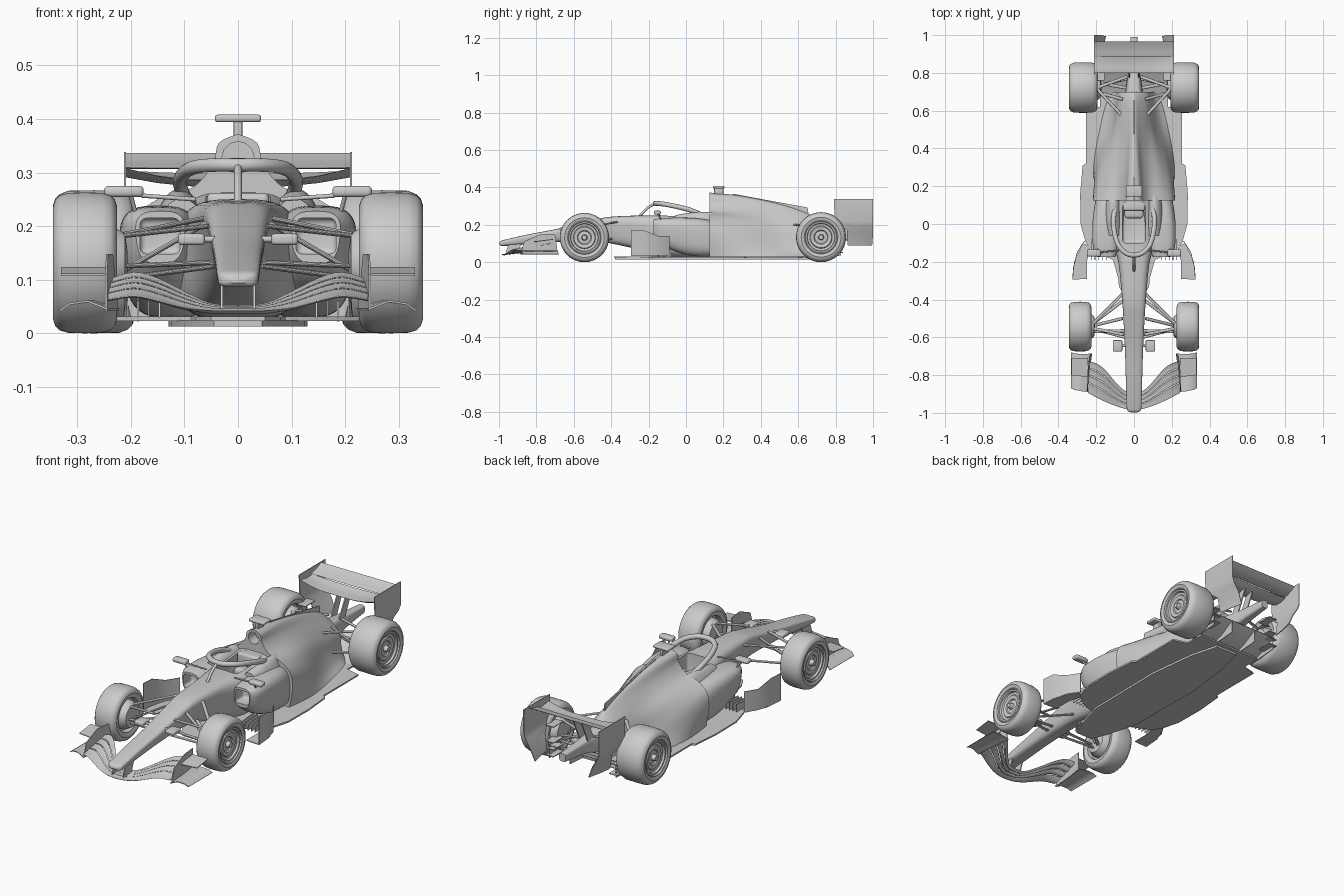
import bpy, bmesh
from math import sin, cos, pi, copysign
from mathutils import Vector, Matrix


def make(name, bm, mir=False):
    bmesh.ops.recalc_face_normals(bm, faces=bm.faces[:])
    me = bpy.data.meshes.new(name)
    bm.to_mesh(me)
    bm.free()
    ob = bpy.data.objects.new(name, me)
    bpy.context.collection.objects.link(ob)
    if mir:
        ob.modifiers.new("mirror", 'MIRROR')
    return ob


def loft(name, rings, mir=False):
    bm = bmesh.new()
    vs = [[bm.verts.new(p) for p in r] for r in rings]
    n = len(vs[0])
    for a, b in zip(vs, vs[1:]):
        for i in range(n):
            bm.faces.new((a[i], a[(i + 1) % n], b[(i + 1) % n], b[i]))
    bm.faces.new(vs[0])
    bm.faces.new(vs[-1])
    return make(name, bm, mir)


def prism(name, pts, vec, mir=True):
    a = [Vector(p) for p in pts]
    return loft(name, [a, [p + Vector(vec) for p in a]], mir)


def box(name, x0, x1, y0, y1, z0, z1, mir=False, bevel=0):
    ob = prism(name, [(x0, y0, z0), (x1, y0, z0), (x1, y1, z0), (x0, y1, z0)], (0, 0, z1 - z0), mir)
    if bevel:
        m = ob.modifiers.new("bevel", 'BEVEL')
        m.width, m.segments = bevel, 3
    return ob


def spline(secs, steps=5):
    # smooth interpolation through rows of numbers
    full = []
    for i in range(len(secs) - 1):
        p = [secs[max(i - 1, 0)], secs[i], secs[i + 1], secs[min(i + 2, len(secs) - 1)]]
        for s in range(steps):
            t = s / steps
            full.append([b + .5 * t * (c - a + t * (2 * a - 5 * b + 4 * c - d + t * (3 * (b - c) + d - a)))
                         for a, b, c, d in zip(*p)])
    return full + [list(secs[-1])]


def body(name, secs, mir=False, n=3.0, k=40):
    # section: y, centre x, half width, bottom z, top z, bottom width factor, top width factor
    rings = []
    for y, cx, w, zb, zt, bo, to in spline(secs):
        r = []
        for j in range(k):
            a = 2 * pi * j / k
            u = copysign(abs(cos(a)) ** (2 / n), cos(a))
            t = (copysign(abs(sin(a)) ** (2 / n), sin(a)) + 1) / 2
            r.append((cx + w * u * (bo + (to - bo) * t), y, zb + (zt - zb) * t))
        rings.append(r)
    return loft(name, rings, mir)


def cut(ob, cutter):
    cutter.hide_render = True
    m = ob.modifiers.new("cut", 'BOOLEAN')
    m.object, m.operation, m.solver = cutter, 'DIFFERENCE', 'EXACT'
    cutters.append(cutter)


def wing(name, stations, f0=0.0, f1=1.0, th=.006, camber=.006):
    # station: x, leading y, trailing y, leading z, trailing z; mirrored across the centre
    full = [(-s[0],) + s[1:] for s in stations[:0:-1]] + stations
    prof = [(0, 0), (.1, .7), (.35, 1), (.7, .6), (1, .1), (1, -.1), (.7, -.6), (.35, -1), (.1, -.7)]
    rings = []
    for x, ya, yb, za, zb in full:
        r = []
        for c, t in prof:
            f = f0 + (f1 - f0) * c
            r.append((x, ya + (yb - ya) * f, za + (zb - za) * f + t * th / 2 - camber * 4 * c * (1 - c)))
        rings.append(r)
    return loft(name, rings)


def sheet(name, rows, thick=.004):
    bm = bmesh.new()
    vs = [[bm.verts.new(p) for p in r] for r in rows]
    for a, b in zip(vs, vs[1:]):
        for i in range(len(a) - 1):
            bm.faces.new((a[i], a[i + 1], b[i + 1], b[i]))
    ob = make(name, bm)
    m = ob.modifiers.new("solid", 'SOLIDIFY')
    m.thickness, m.offset = thick, 0
    ob.modifiers.new("mirror", 'MIRROR')


def rod(name, a, b, r=.005, flat=1.0, mir=True):
    a, b = Vector(a), Vector(b)
    d = b - a
    bm = bmesh.new()
    mat = Matrix.Translation((a + b) / 2) @ d.to_track_quat('Z', 'Y').to_matrix().to_4x4() @ Matrix.Diagonal((1, flat, 1, 1))
    bmesh.ops.create_cone(bm, cap_ends=True, segments=12, radius1=r, radius2=r, depth=d.length, matrix=mat)
    return make(name, bm, mir)


def lathe(name, prof, y, z, k=64):
    loft(name, [[(x, y + r * cos(2 * pi * i / k), z + r * sin(2 * pi * i / k)) for i in range(k)] for r, x in prof], True)


def tube(name, pts, r):
    cu = bpy.data.curves.new(name, 'CURVE')
    cu.dimensions, cu.bevel_depth, cu.bevel_resolution, cu.use_fill_caps = '3D', r, 4, True
    sp = cu.splines.new('POLY')
    pts = spline(pts)
    sp.points.add(len(pts) - 1)
    for q, p in zip(sp.points, pts):
        q.co = (*p, 1)
    bpy.context.collection.objects.link(bpy.data.objects.new(name, cu))


cutters = []

# wheels: tyre with dished disc rim and hub nut, plus brake drum
for nm, y, xi, xo, R in (("front", -.543, .226, .345, .1315), ("rear", .722, .193, .345, .1335)):
    lathe(nm + "_tyre", [(.004, xo - .004), (.012, xo - .004), (.016, xo - .024), (.034, xo - .026), (.038, xo - .02),
          (.056, xo - .017), (.06, xo - .022), (.072, xo - .02), (.075, xo - .01),
          (.083, xo - .01), (.086, xo - .003), (.09, xo - .005), (.106, xo), (.118, xo - .004), (.126, xo - .012),
          (R - .001, xo - .028), (R, (xi + xo) / 2), (R - .001, xi + .028), (.126, xi + .012), (.118, xi + .004),
          (.106, xi), (.09, xi + .005), (.084, xi + .006), (.08, xi + .03), (.004, xi + .03)], y, R)
    lathe(nm + "_brake_drum", [(.02, xi - .02), (.055, xi - .015), (.07, xi + .01), (.07, xi + .035)], y, R)

# nose and survival cell with cockpit opening
tub = body("nose_and_tub", [(-.998, 0, .016, .094, .104, 1, 1), (-.988, 0, .034, .087, .114, 1, 1),
    (-.96, 0, .041, .087, .122, .9, 1), (-.85, 0, .045, .095, .147, .85, 1), (-.68, 0, .052, .108, .18, .75, 1),
    (-.5, 0, .063, .112, .224, .65, 1), (-.4, 0, .071, .1, .243, .65, 1), (-.22, 0, .086, .06, .25, .8, 1),
    (-.1, 0, .108, .03, .25, 1, 1), (.02, 0, .115, .025, .25, 1, 1), (.16, 0, .115, .025, .268, 1, .95)], n=3.6)
cut(tub, box("cockpit_cutter", -.06, .06, -.1, .105, .13, .4, bevel=.015))
box("headrest", -.058, .058, .07, .12, .2, .262, bevel=.01)
box("seat", -.05, .05, .03, .1, .12, .2, bevel=.015)

# rear bodywork: spine flowing down to the floor; half sections as y then x, z pairs
shell = [(.125, 0, .372, .036, .355, .047, .315, .085, .272, .15, .25, .205, .205, .218, .13, .2, .028),
         (.3, 0, .354, .024, .342, .045, .3, .08, .262, .135, .222, .178, .16, .2, .09, .215, .028),
         (.5, 0, .312, .014, .302, .037, .27, .068, .228, .098, .18, .122, .115, .152, .06, .185, .028),
         (.64, 0, .265, .012, .258, .04, .228, .07, .19, .088, .15, .098, .1, .12, .055, .15, .028),
         (.7, 0, .225, .012, .22, .04, .2, .07, .17, .085, .135, .09, .09, .1, .055, .115, .028)]
rings = []
for row in spline(shell):
    p = spline(list(zip(row[1::2], row[2::2])), 4)
    rings.append([(x, row[0], z) for x, z in p] + [(-x, row[0], z) for x, z in p[:0:-1]])
cover = loft("rear_bodywork", rings)
cut(cover, rod("intake_cutter", (0, .08, .328), (0, .18, .328), .03, 1, False))
prism("engine_fin", [(-.003, .25, .33), (-.003, .25, .366), (-.003, .4, .338), (-.003, .65, .292), (-.003, .66, .22)],
      (.006, 0, 0), False)
box("camera_bar", -.043, .043, .145, .205, .394, .408, bevel=.005)
box("camera_stem", -.008, .008, .15, .2, .36, .398, bevel=.003)

# sidepods with inlets, and shoulders blending them into the rear bodywork
pod = body("sidepod", [(-.175, .145, .05, .13, .228, .8, 1), (-.12, .15, .075, .085, .236, .7, 1),
    (0, .145, .087, .04, .238, .72, .95), (.12, .125, .094, .028, .226, .85, .85), (.22, .1, .085, .03, .19, .9, .75)], True)
pod.modifiers.clear()
cut(pod, box("inlet_cutter", .108, .183, -.25, -.11, .148, .215, bevel=.012))
pod.modifiers.new("mirror", 'MIRROR')
body("shoulder", [(-.06, .105, .035, .18, .25, 1.2, .8), (.02, .11, .042, .14, .264, 1.6, .75),
                  (.13, .105, .045, .1, .267, 1.6, .7), (.24, .08, .035, .1, .235, 1.5, .65)], True, 2.6)

# floor with step plane, and splitter under the nose
half = [(.05, -.385), (.08, -.33), (.09, -.2), (.22, -.14), (.255, -.1), (.283, 0), (.285, .16), (.272, .31), (.255, .32),
        (.255, .6), (.18, .62), (.18, .72)]
prism("floor", [(x, y, .023) for x, y in half] + [(-x, y, .023) for x, y in half[::-1]], (0, 0, .008), False)
step = [(.045, -.38), (.08, -.3), (.125, -.14), (.13, .3), (.1, .55), (.06, .7)]
prism("step_plane", [(x, y, .013) for x, y in step] + [(-x, y, .013) for x, y in step[::-1]], (0, 0, .012), False)

# diffuser, strakes and rear structure
sheet("diffuser_roof", [[(0, .66, .025), (.18, .66, .025)], [(0, .75, .055), (.185, .75, .055)], [(0, .83, .1), (.19, .83, .1)]])
for x in (.07, .185):
    prism("diffuser_strake", [(x, .66, .022), (x, .83, .035), (x, .83, .1), (x, .75, .055)], (.003, 0, 0))
body("gearbox", [(.64, 0, .06, .05, .2, 1, .8), (.74, 0, .045, .08, .19, 1, .8), (.82, 0, .03, .11, .18, 1, .9),
                 (.99, 0, .018, .128, .168, 1, 1)], n=4)

# rear wing
wing("rear_main_plane", [(0, .8, .895, .284, .297), (.09, .8, .895, .285, .298), (.15, .8, .895, .293, .3),
                         (.21, .8, .895, .308, .303)], th=.012, camber=.01)
wing("rear_flap", [(0, .885, .965, .308, .336), (.21, .885, .965, .309, .336)], th=.007)
sheet("rear_endplate", [[(.211, .79, .338), (.211, .9, .338), (.211, 1, .338)], [(.211, .795, .23), (.211, .9, .22), (.211, 1, .22)],
      [(.206, .82, .2), (.204, .92, .19), (.2, 1, .19)], [(.19, .86, .17), (.185, .93, .15), (.175, 1, .15)],
      [(.175, .865, .09), (.165, .93, .09), (.15, .995, .09)]])
prism("wing_pylon", [(.02, .77, .17), (.02, .82, .17), (.02, .87, .28), (.02, .83, .28)], (.006, 0, 0))
for z in (.05, .085, .12, .2):
    box("rear_drum_winglet", .155, .2, .76, .84, z, z + .004, True)

# front wing elements with slot gaps, supports and endplates
st = [(0, -.985, -.89, .042, .052), (.05, -.978, -.882, .042, .056), (.1, -.962, -.835, .047, .078),
      (.15, -.942, -.775, .06, .103), (.195, -.92, -.74, .069, .114), (.243, -.895, -.725, .062, .1)]
st = [tuple(s) for s in spline(st, 3)]
for a, b in ((0, .31), (.33, .55), (.57, .77), (.79, 1)):
    wing("front_wing_element", st, a, b, .006, .004)
prism("nose_pylon", [(.028, -.965, .045), (.028, -.9, .045), (.028, -.88, .1), (.028, -.95, .095)], (.005, 0, 0))
sheet("front_endplate", [[(.246, -.885, .042), (.238, -.78, .042), (.225, -.685, .042)],
                         [(.246, -.865, .11), (.244, -.78, .148), (.235, -.7, .148)]])
sheet("front_footplate", [[(.243, -.89, .045), (.236, -.78, .045), (.222, -.685, .045)],
      [(.28, -.885, .06), (.275, -.78, .06), (.27, -.69, .06)], [(.315, -.878, .055), (.315, -.78, .055), (.315, -.685, .055)],
      [(.332, -.87, .042), (.332, -.78, .042), (.332, -.68, .042)]])
sheet("endplate_winglet", [[(.243, -.81, .11), (.243, -.71, .122)], [(.33, -.8, .11), (.33, -.71, .122)]])

# halo and mirrors
h = [(.098, .09, .25), (.108, .03, .276), (.104, -.04, .295), (.084, -.11, .309), (.045, -.153, .314)]
tube("halo_hoop", h + [(0, -.165, .314)] + [(-x, y, z) for x, y, z in h[::-1]], .013)
tube("halo_pillar", [(0, -.163, .314), (0, -.205, .29), (0, -.25, .243)], .007)
box("mirror", .176, .25, -.172, -.135, .254, .275, True, .008)
rod("mirror_stalk", (.08, -.14, .25), (.18, -.15, .257), .004)
rod("mirror_strut", (.2, -.15, .257), (.19, -.13, .22), .004)
box("nose_camera_pod", .062, .112, -.675, -.615, .165, .186, True, .006)
rod("nose_camera_strut", (.03, -.645, .175), (.07, -.645, .176), .006)

# turning vanes and fences ahead of the sidepods
sheet("turning_vane", [[(.325, -.295, z), (.32, -.23, z), (.3, -.15, z1), (.262, -.09, z1)] for z, z1 in ((.035, .035), (.1, .09), (.172, .14))])
sheet("vane_foot", [[(.25, -.29, .035), (.25, -.2, .035), (.23, -.12, .035)], [(.325, -.295, .035), (.317, -.2, .035), (.27, -.1, .035)]])
for i in range(5):
    x = .145 + .02 * i
    prism("floor_fence", [(x, -.19, .03), (x, -.08, .03), (x, -.08, .07), (x, -.18, .06)], (.003, 0, 0))

# suspension arms: front and rear
for a, b in (((.235, -.545, .18), (.06, -.37, .215)), ((.235, -.55, .18), (.055, -.585, .2)), ((.235, -.54, .1), (.05, -.4, .125)),
             ((.235, -.55, .1), (.045, -.6, .125)), ((.235, -.57, .125), (.045, -.565, .132)), ((.225, -.54, .11), (.06, -.5, .205)),
             ((.2, .72, .19), (.07, .58, .2)), ((.2, .72, .19), (.035, .78, .185)), ((.2, .72, .085), (.06, .57, .1)),
             ((.2, .73, .085), (.035, .77, .1)), ((.2, .75, .12), (.04, .72, .13)), ((.2, .7, .1), (.06, .66, .2))):
    rod("suspension_arm", a, b, .0085, .55)

# bake modifiers, drop cutters, shade smooth
for o in bpy.data.objects:
    o.select_set(True)
    bpy.context.view_layer.objects.active = o
bpy.ops.object.convert(target='MESH')
for c in cutters:
    bpy.data.objects.remove(c)
bpy.context.view_layer.objects.active = bpy.context.selected_objects[0]
bpy.ops.object.shade_smooth_by_angle(angle=.6)
